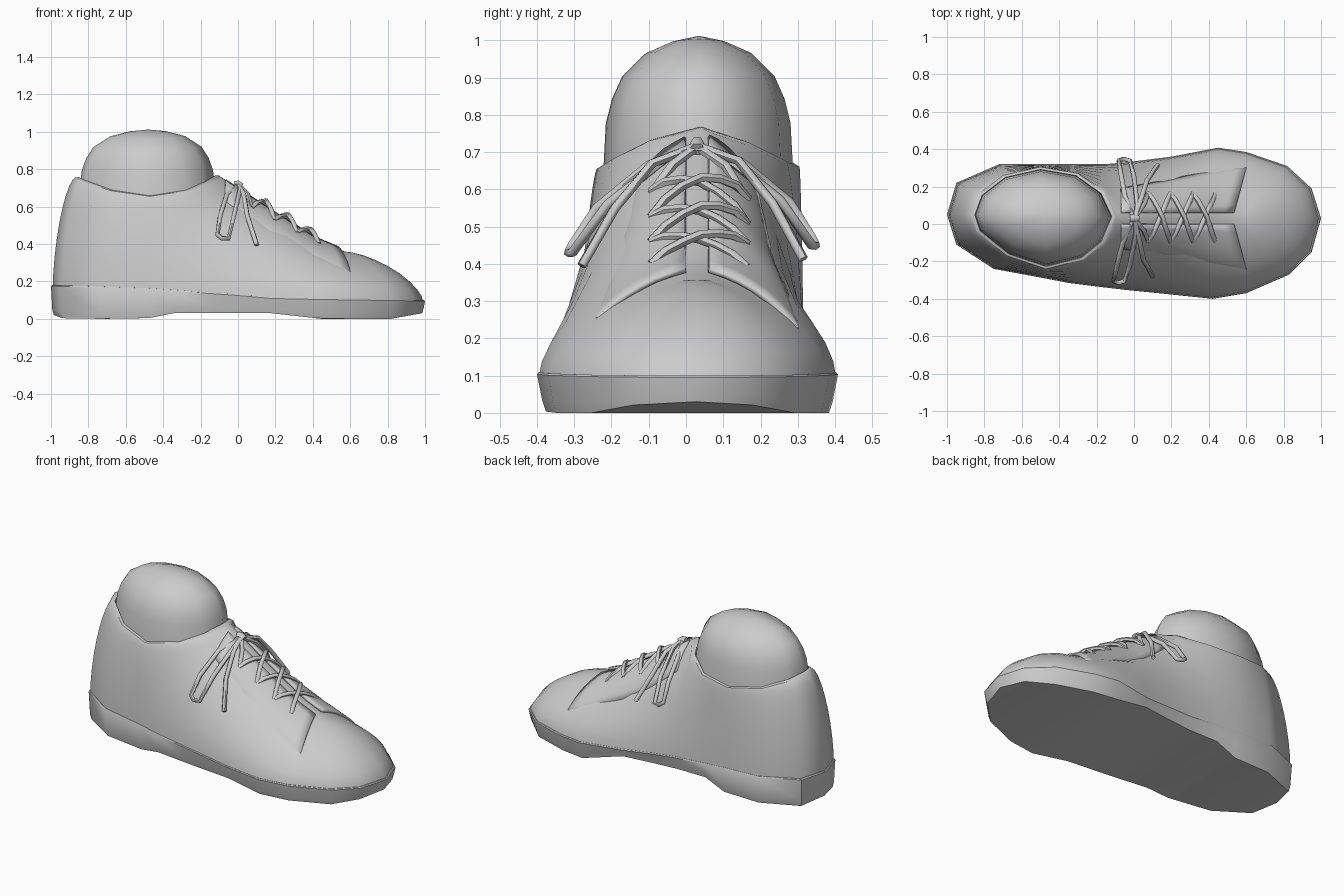
import bpy, bmesh
from math import sin, cos, pi
from mathutils import Vector
from mathutils.bvhtree import BVHTree

if "Cube" in bpy.data.objects:
    bpy.data.objects.remove(bpy.data.objects["Cube"])

def smooth(ob, angle):
    bpy.ops.object.select_all(action='DESELECT')
    ob.select_set(True)
    bpy.context.view_layer.objects.active = ob
    if ob.type == 'CURVE':
        bpy.ops.object.convert(target='MESH')
    bpy.ops.object.shade_smooth_by_angle(angle=angle * pi / 180)

def make(name, verts, faces, angle=40):
    bm = bmesh.new()
    vs = [bm.verts.new(v) for v in verts]
    for f in faces:
        bm.faces.new([vs[i] for i in f])
    bmesh.ops.remove_doubles(bm, verts=bm.verts, dist=0.0005)
    bmesh.ops.dissolve_degenerate(bm, edges=bm.edges, dist=0.0001)
    bmesh.ops.recalc_face_normals(bm, faces=bm.faces)
    me = bpy.data.meshes.new(name)
    bm.to_mesh(me)
    bm.free()
    ob = bpy.data.objects.new(name, me)
    bpy.context.collection.objects.link(ob)
    smooth(ob, angle)
    return ob

def loft(name, rows, cap=False, angle=40):
    n = len(rows[0])
    verts = [p for r in rows for p in r]
    faces = [(k*n + i, k*n + (i+1) % n, (k+1)*n + (i+1) % n, (k+1)*n + i)
             for k in range(len(rows)-1) for i in range(n)]
    if cap:  # close the first row with strips running across the foot
        faces += [(0, 1, n-1), (n//2 - 1, n//2, n//2 + 1)]
        faces += [(i, i+1, n-i-1, n-i) for i in range(1, n//2 - 1)]
    return make(name, verts, faces, angle)

def lerp_table(table, x):
    for (x0, a), (x1, b) in zip(table, table[1:]):
        if x <= x1:
            return a + (b-a) * max(0, (x-x0) / (x1-x0))
    return table[-1][1]

# Sole outline from the heel round the +y side to the toe and back
outline = [(-1, .05), (-.95, .22), (-.72, .32), (-.48, .32), (-.35, .32), (-.15, .32),
           (0, .335), (.2, .36), (.45, .408), (.6, .385), (.82, .31), (.95, .19),
           (1, .03), (.95, -.15), (.83, -.27), (.6, -.37), (.42, -.4), (.18, -.375),
           (-.02, -.355), (-.15, -.34), (-.35, -.315), (-.48, -.29), (-.75, -.24), (-.95, -.11)]
# Matching upper ends: collar edge at the back, instep ridge at the front
ridge = [(-.1, .04, .765), (.15, .03, .59), (.4, .03, .43), (.57, .03, .36)]
tops = ([(-.87, .05, .755), (-.83, .16, .735), (-.7, .26, .69), (-.5, .305, .66),
         (-.3, .27, .675), (-.16, .17, .725)] + ridge + [ridge[3]] * 5 + ridge[::-1]
        + [(-.16, -.1, .73), (-.27, -.19, .685), (-.47, -.24, .655),
           (-.68, -.17, .685), (-.84, -.04, .74)])

def sole_top(x):
    return lerp_table([(-1, .18), (-.5, .165), (0, .13), (.2, .112), (1, .1)], x)

def sole_bottom(x, y):
    z = lerp_table([(-1, .02), (-.94, 0), (-.5, 0), (-.35, .03), (.2, .03), (.45, 0), (.83, 0), (1, .03)], x)
    return z + (.03 if y > 0 and -.4 < x < .25 else 0)

# Sole
def sole_row(sx, sy, zf):
    return [(x*sx, y*sy, zf(x, y)) for x, y in outline]
loft("sole", [sole_row(.985, .94, sole_bottom),
              sole_row(.993, .965, lambda x, y: sole_bottom(x, y) + .03),
              sole_row(1, 1, lambda x, y: sole_top(x) - .005),
              sole_row(.995, .99, lambda x, y: sole_top(x)),
              sole_row(.95, .95, lambda x, y: sole_top(x))], cap=True)

# Upper: each station rises in a curved arc from the sole to its top point
STEPS = 9
rows = []
for k in range(STEPS + 1):
    a = k / STEPS * pi / 2
    row = []
    for (bx, by), (tx, ty, tz) in zip(outline, tops):
        p = lerp_table([(-1, 1.25), (-.5, 1.45), (0, 1.35), (.4, 1.25), (.7, 1.25), (1, 1.33)], bx)
        c, s = max(0, cos(a)) ** p, sin(a) ** p
        z0 = sole_top(bx) - .005
        row.append((tx + (bx*.99 - tx)*c, ty + (by*.985 - ty)*c, z0 + (tz - z0)*s))
    rows.append(row)
upper = loft("upper", rows, angle=65)
tree = BVHTree.FromPolygons([v.co for v in upper.data.vertices],
                            [p.vertices[:] for p in upper.data.polygons])

def on_upper(x, y, lift):
    hit, normal, _, _ = tree.ray_cast(Vector((x, y, 2)), Vector((0, 0, -1)))
    if hit is None:
        return Vector((x, y, .2))
    return hit + normal * (lift if normal.z > 0 else -lift)

# Collar lining and ankle filling
collar = tops[:7] + tops[19:]
CX, CY = -.48, .035
def collar_row(s, zf):
    return [(CX + (x-CX)*s, CY + (y-CY)*s, zf(z)) for x, y, z in collar]
loft("collar_lining", [collar_row(1, lambda z: z), collar_row(.95, lambda z: z + .003),
                       collar_row(.93, lambda z: z - .07)])
ankle = [collar_row(.945, lambda z: z - .06)]
for s, h in [(.91, .785), (.85, .85), (.75, .91), (.52, .97), (.25, 1.0), (0, 1.012)]:
    ankle.append(collar_row(s, lambda z, h=h: h + (z - .7) * .2 * s))
loft("ankle", ankle, angle=60)

# Raised lacing panels: thick at the tongue and toe, flush with the upper outside
NU, NV = 12, 7
for side, label in ((1, "left"), (-1, "right")):
    verts = []
    for i in range(NU + 1):
        for j in range(NV + 1):
            u, v = i / NU, j / NV
            x = -.07 + (.6 + .08*v) * u
            y = .03 + side * (.03 + (.13 + .14*u) * v)
            lift = (-.012 + .022 * (1 - v**3)) * min(1, .3 + 2*u)
            verts.append(on_upper(x, y, lift))
    faces = [(i*(NV+1) + j, i*(NV+1) + j+1, (i+1)*(NV+1) + j+1, (i+1)*(NV+1) + j)
             for i in range(NU) for j in range(NV)]
    panel = make(label + "_lacing_panel", verts, faces)
    mod = panel.modifiers.new("thickness", 'SOLIDIFY')
    mod.thickness, mod.offset = .014, 0

def tube(name, points, radius=.013):
    cu = bpy.data.curves.new(name, 'CURVE')
    cu.dimensions = '3D'
    cu.bevel_depth, cu.bevel_resolution, cu.use_fill_caps = radius, 1, True
    sp = cu.splines.new('POLY')
    sp.points.add(len(points) - 1)
    for pt, co in zip(sp.points, points):
        pt.co = (*co, 1)
    ob = bpy.data.objects.new(name, cu)
    bpy.context.collection.objects.link(ob)
    smooth(ob, 60)

# Criss-cross laces
holes = [.07, .19, .31, .43]
for i in range(3):
    for side in (1, -1):
        pts = []
        for k in range(7):
            t = k / 6
            x = holes[i] + (holes[i+1] - holes[i]) * t
            y = .035 + side * .125 * (1 - 2*t)
            over = .016 if side > 0 else 0
            lift = .008 if k in (0, 6) else .02 + over * (1 - abs(2*t - 1))
            pts.append(on_upper(x, y, lift))
        tube("lace_cross", pts)

# Bow: knot, two loops and two loose ends
loop = [(0, .03, .715), (-.06, -.1, .665), (-.095, -.24, .55), (-.11, -.305, .45),
        (-.085, -.315, .43), (-.05, -.305, .43), (-.02, -.21, .56), (.01, -.05, .685), (.01, .03, .715)]
tail = [(0, .03, .715), (.03, -.09, .67), (.05, -.19, .55), (.1, -.28, .395)]
def other_side(pts):
    return [(x + .03*abs(y - .03)/.35, .03 + (.03 - y)*.92, z + .02*abs(y - .03)/.35) for x, y, z in pts]
for label, pts in (("loop", loop), ("end", tail)):
    tube("right_bow_" + label, pts)
    tube("left_bow_" + label, other_side(pts))
for side in (1, -1):
    tube("bow_lead", [on_upper(.07, .035 + side*.12, .005), on_upper(.04, .035 + side*.06, .025), (0, .03, .715)])
tube("knot", [(-.02, .03, .72), (0, .03, .722), (.02, .03, .708)], .02)
